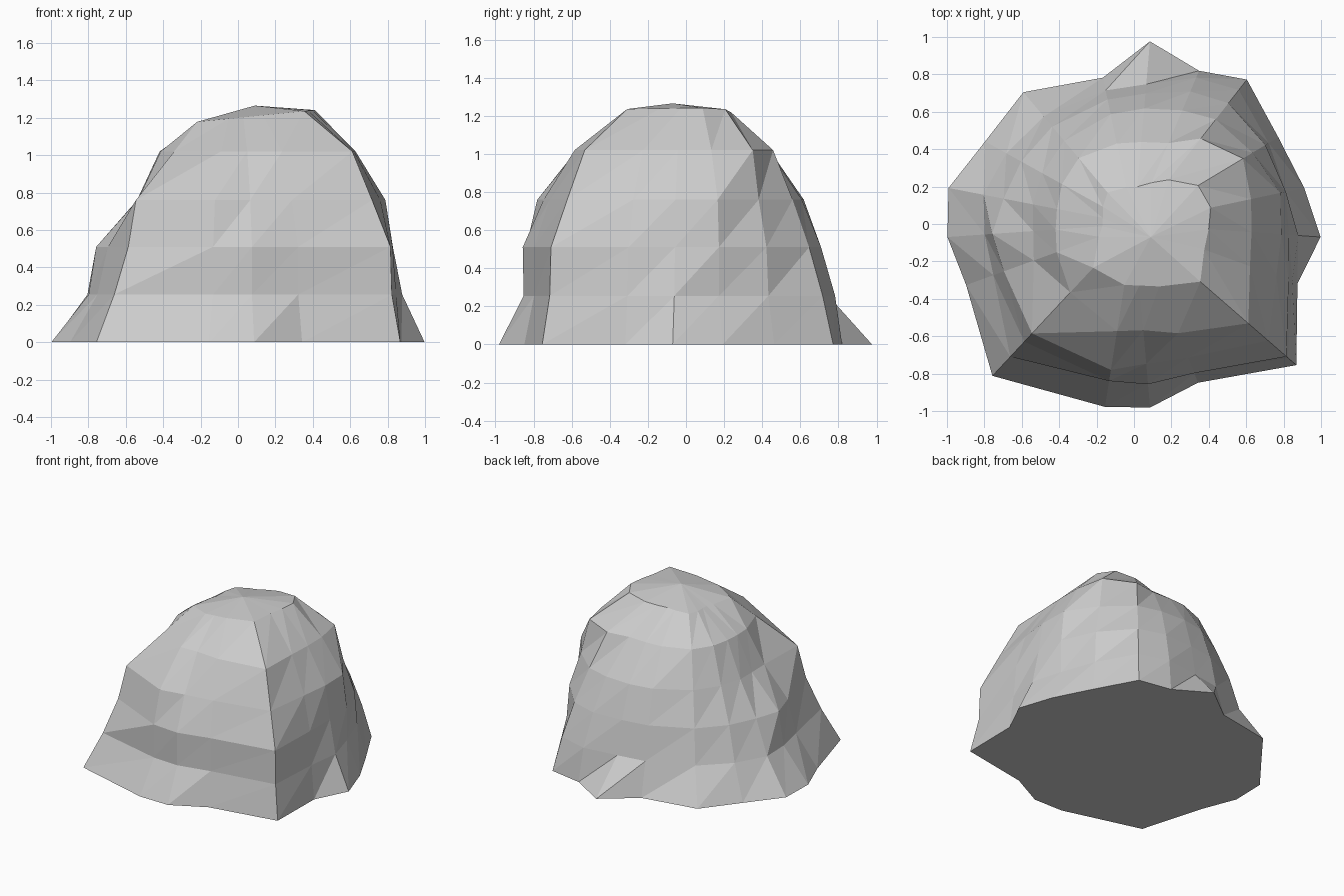
import bpy, bmesh
from math import sin, cos, radians

# Compass directions (degrees) shared by every cross-section of the rock
ANGLES = [-4, 12, 31, 52, 67, 85, 102, 130, 151, 169, 184, 200, 227, 261, 275, 292, 319, 340]

# Height of each cross-section, with its radius in each direction
RINGS = {
    0.0: [1.0, .93, .90, .98, .89, .98, .80, .92, .91, 1.01, 1.0, .955, 1.11, .99, .985, .915, 1.15, .93],
    .255: [.88, .83, .84, .91, .85, .75, .73, .75, .78, .82, .80, .80, .97, .85, .855, .86, 1.09, .90],
    .51: [.83, .83, .82, .82, .77, .70, .68, .68, .69, .71, .76, .74, .86, .85, .86, .86, 1.08, .88],
    .76: [.79, .80, .74, .71, .66, .62, .60, .58, .56, .55, .54, .57, .80, .79, .75, .77, .95, .81],
    1.02: [.63, .64, .68, .58, .47, .44, .44, .46, .44, .42, .42, .44, .50, .58, .57, .63, .81, .66],
    1.2: [.40, .42, .40, .30, .24, .20, .20, .22, .19, .17, .17, .20, .32, .33, .33, .36, .47, .40],
}

bm = bmesh.new()

# Stacked cross-sections; the top one tilts slightly up to the right
rings = []
for z, radii in RINGS.items():
    ring = []
    for a, r in zip(ANGLES, radii):
        x, y = r * cos(radians(a)), r * sin(radians(a))
        ring.append(bm.verts.new((x, y, z + (0.1 * x if z > 1.1 else 0))))
    rings.append(ring)

# Faceted sides
n = len(ANGLES)
for lo, hi in zip(rings, rings[1:]):
    for i in range(n):
        j = (i + 1) % n
        bm.faces.new((lo[i], lo[j], hi[j]))
        bm.faces.new((lo[i], hi[j], hi[i]))

# Peak and flat underside
peak = bm.verts.new((0.09, -0.07, 1.265))
for i in range(n):
    bm.faces.new((rings[-1][i], rings[-1][(i + 1) % n], peak))
bm.faces.new(rings[0][::-1])
bmesh.ops.recalc_face_normals(bm, faces=bm.faces)

mesh = bpy.data.meshes.new("boulder")
bm.to_mesh(mesh)
bm.free()
bpy.context.collection.objects.link(bpy.data.objects.new("boulder", mesh))
